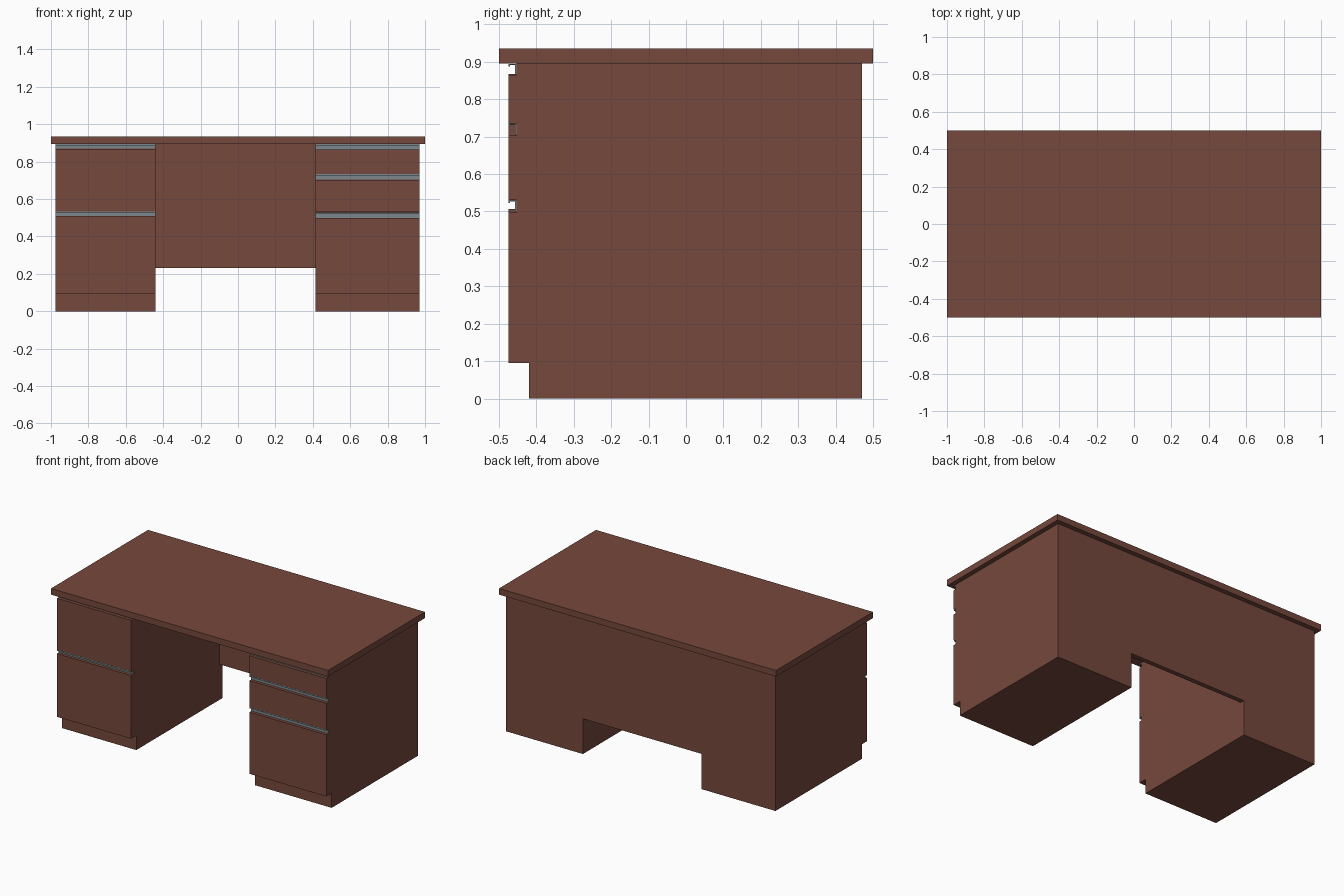
import bpy, bmesh

if "Cube" in bpy.data.objects:
    bpy.data.objects.remove(bpy.data.objects["Cube"])


def material(name, rgb):
    m = bpy.data.materials.new(name)
    m.diffuse_color = (*rgb, 1)
    m.use_nodes = True
    m.node_tree.nodes["Principled BSDF"].inputs["Base Color"].default_value = m.diffuse_color
    return m


WOOD = material("reddish brown wood", (0.18, 0.065, 0.045))
METAL = material("grey metal", (0.20, 0.25, 0.27))

FRONT, BACK = -0.475, 0.47      # pedestal depth
KICK_Y, KICK_Z = -0.42, 0.095   # toe kick recess
TOP_Z = 0.895
SLOT_Y = -0.453                 # back of the grip slots


def extrude_x(name, profile, x0, x1, mat):
    """Extrude a (y, z) outline from x0 to x1."""
    bm = bmesh.new()
    face = bm.faces.new([bm.verts.new((x0, y, z)) for y, z in profile])
    new = bmesh.ops.extrude_face_region(bm, geom=[face])["geom"]
    moved = [v for v in new if isinstance(v, bmesh.types.BMVert)]
    bmesh.ops.translate(bm, verts=moved, vec=(x1 - x0, 0, 0))
    bmesh.ops.recalc_face_normals(bm, faces=bm.faces)
    mesh = bpy.data.meshes.new(name)
    bm.to_mesh(mesh)
    bm.free()
    mesh.materials.append(mat)
    ob = bpy.data.objects.new(name, mesh)
    bpy.context.collection.objects.link(ob)
    return ob


def box(name, x0, x1, y0, y1, z0, z1, mat):
    return extrude_x(name, [(y0, z0), (y1, z0), (y1, z1), (y0, z1)], x0, x1, mat)


def pedestal(side, x0, x1, slots):
    """Drawer cabinet with toe kick and a slot above each drawer front."""
    outline = [(BACK, 0), (KICK_Y, 0), (KICK_Y, KICK_Z), (FRONT, KICK_Z)]
    for z0, z1 in slots:
        outline += [(FRONT, z0), (SLOT_Y, z0), (SLOT_Y, z1)]
        if z1 < TOP_Z:
            outline.append((FRONT, z1))
    outline.append((BACK, TOP_Z))
    extrude_x(side + "_pedestal", outline, x0, x1, WOOD)

    # metal finger grip: top plate with small front lip, and a back plate
    t = 0.003
    for i, (z0, z1) in enumerate(slots, 1):
        lip, back = FRONT + 0.001, SLOT_Y - 0.0005
        grip = [(lip, z1 - 0.008), (lip + t, z1 - 0.008), (lip + t, z1 - t - 0.001),
                (back - t, z1 - t - 0.001), (back - t, z0 + 0.001), (back, z0 + 0.001),
                (back, z1 - 0.001), (lip, z1 - 0.001)]
        extrude_x(f"{side}_drawer_grip_{i}", grip, x0, x1, METAL)


# desk top
box("desk_top", -1, 1, -0.5, 0.5, TOP_Z, 0.935, WOOD)

# cabinets, slots listed from the bottom up
pedestal("left", -0.975, -0.44, [(0.507, 0.533), (0.868, TOP_Z)])
pedestal("right", 0.415, 0.97, [(0.497, 0.53), (0.703, 0.735), (0.865, TOP_Z)])

# back panel across the knee space
box("modesty_panel", -0.44, 0.415, 0.44, BACK, 0.23, TOP_Z, WOOD)
